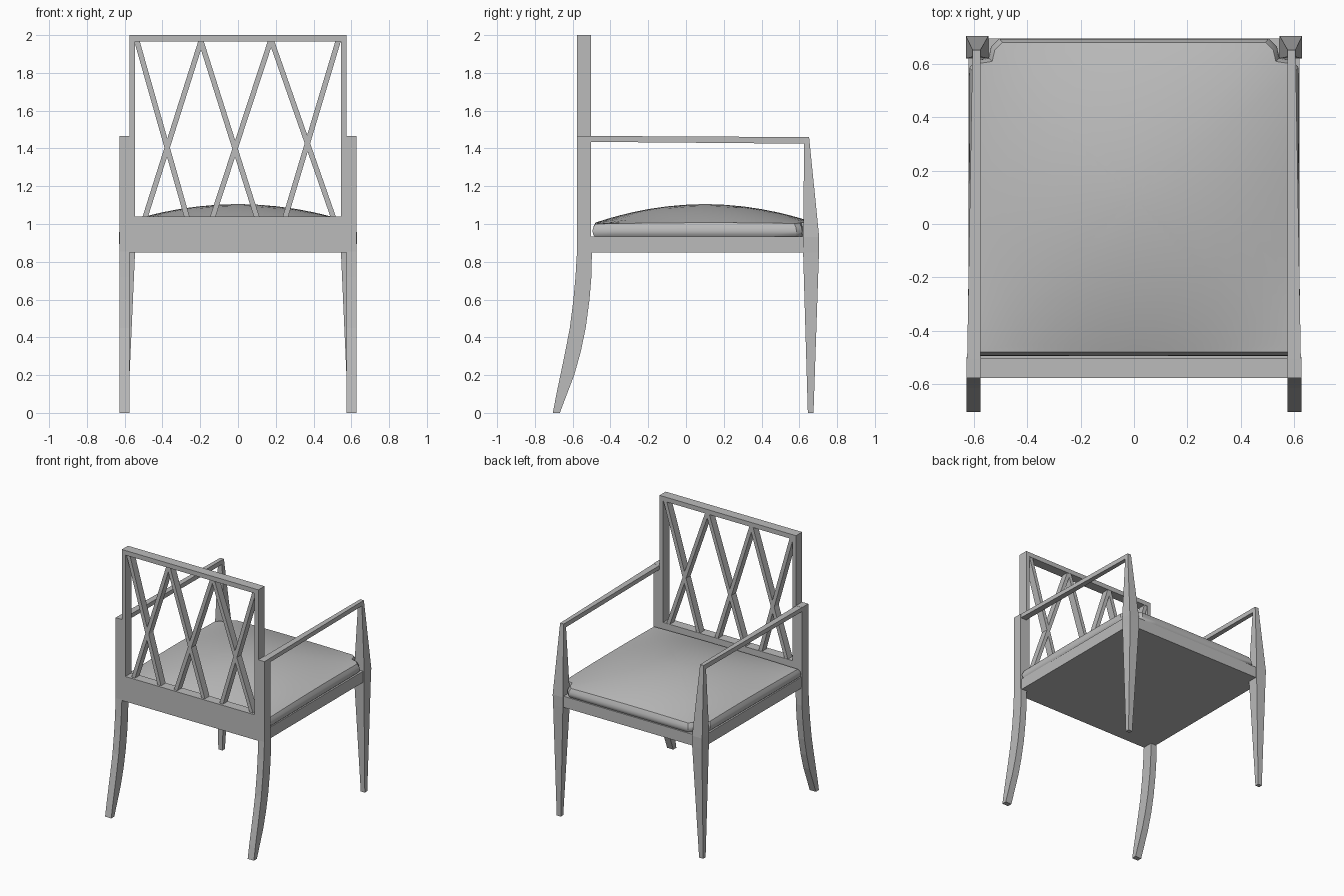
import bpy, bmesh
from mathutils import Vector

if "Cube" in bpy.data.objects:
    bpy.data.objects.remove(bpy.data.objects["Cube"])

grey = bpy.data.materials.new("plain grey")
grey.diffuse_color = (0.5, 0.5, 0.5, 1)
grey.use_nodes = True
grey.node_tree.nodes["Principled BSDF"].inputs["Base Color"].default_value = grey.diffuse_color


def loft(name, rings, mirror=False, smooth=False):
    """Skin a list of equal-length point rings and cap both ends."""
    bm = bmesh.new()
    vs = [[bm.verts.new(p) for p in r] for r in rings]
    n = len(rings[0])
    for a, b in zip(vs, vs[1:]):
        for i in range(n):
            j = (i + 1) % n
            bm.faces.new((a[i], a[j], b[j], b[i]))
    bm.faces.new(vs[0][::-1])
    bm.faces.new(vs[-1])
    bmesh.ops.recalc_face_normals(bm, faces=bm.faces)
    me = bpy.data.meshes.new(name)
    bm.to_mesh(me)
    bm.free()
    ob = bpy.data.objects.new(name, me)
    bpy.context.collection.objects.link(ob)
    me.materials.append(grey)
    if mirror:
        ob.modifiers.new("mirror", 'MIRROR').use_mirror_merge = False
    if smooth:
        bpy.ops.object.select_all(action='DESELECT')
        ob.select_set(True)
        bpy.context.view_layer.objects.active = ob
        bpy.ops.object.shade_smooth_by_angle(angle=0.6)
    return ob


def rect(z, x0, x1, y0, y1):
    return [(x0, y0, z), (x1, y0, z), (x1, y1, z), (x0, y1, z)]


def box(name, x0, x1, y0, y1, z0, z1):
    return loft(name, [rect(z0, x0, x1, y0, y1), rect(z1, x0, x1, y0, y1)])


# seat frame with flat underside
box("seat_frame", -.62, .62, -.51, .695, .85, .935)

# back rails and stepped posts
BACK, INNER = -.577, -.503
box("lower_back_rail", -.546, .546, BACK, INNER, .85, 1.04)
box("top_back_rail", -.546, .546, BACK, INNER, 1.965, 2.0)
L = [(.545, .85), (.627, .85), (.627, 1.467), (.575, 1.467), (.575, 2), (.545, 2)]
loft("back_post", [[(x, y, z) for x, z in L] for y in (BACK, INNER)], mirror=True)

# curved back legs: (z, outer y, inner y)
curve = [(0, -.705, -.668), (.1, -.686, -.63), (.2, -.665, -.592), (.32, -.64, -.558),
         (.45, -.615, -.531), (.6, -.596, -.511), (.72, -.585, -.501), (.855, BACK, -.498)]
loft("back_leg", [rect(z, .575, .627, a, b) for z, a, b in curve], mirror=True)

# front legs continuing up as tapered arm supports
loft("front_leg", [rect(0, .583, .617, .645, .675), rect(.85, .545, .627, .62, .704),
                   rect(.93, .545, .63, .62, .705), rect(1.458, .575, .605, .626, .652)],
     mirror=True)

# arms
loft("arm", [[(.575, y, z0), (x, y, z0), (x, y, z1), (.575, y, z1)]
             for y, x, z0, z1 in ((-.51, .625, 1.435, 1.466), (.65, .605, 1.425, 1.46))],
     mirror=True)

# lattice bars: (x at bottom, x at top)
bars = [(-.27, -.535), (-.492, -.196), (.1, -.196), (-.135, .172), (.505, .178), (.25, .53)]
for i, (b, t) in enumerate(bars):
    w = .0145
    loft(f"lattice_bar_{i + 1}", [rect(1.035, b - w, b + w, -.56, -.505),
                                  rect(1.968, t - w, t + w, -.56, -.505)])

# cushion outline, notched around the front legs
half = [(0, -.495), (.622, -.495), (.617, .585), (.59, .615), (.545, .622),
        (.535, .665), (.505, .695), (0, .695)]
outline = []
corners = half + [(-x, y) for x, y in half[-2:0:-1]]
for k, p in enumerate(corners):
    p, q = Vector(p), Vector(corners[(k + 1) % len(corners)])
    n = max(1, round((q - p).length / .12))
    outline += [p.lerp(q, i / n) for i in range(n)]
CEN = Vector((0, .1))


def cushion_ring(s, z, dome):
    ring = []
    for p in outline:
        x, y = CEN + (p - CEN) * s
        d = (1 - (x / .625) ** 2) * (1 - ((y - .1) / .6) ** 2)
        ring.append((x, y, z + dome * max(d, 0)))
    return ring


rings = [cushion_ring(s, z, 0) for s, z in ((.975, .93), (.995, .945), (1, .962), (.995, .98))]
rings += [cushion_ring(s, 1.0, .105) for s in (.975, .93, .86, .76, .64, .5, .34, .18, .05)]
loft("seat_cushion", rings, smooth=True)
